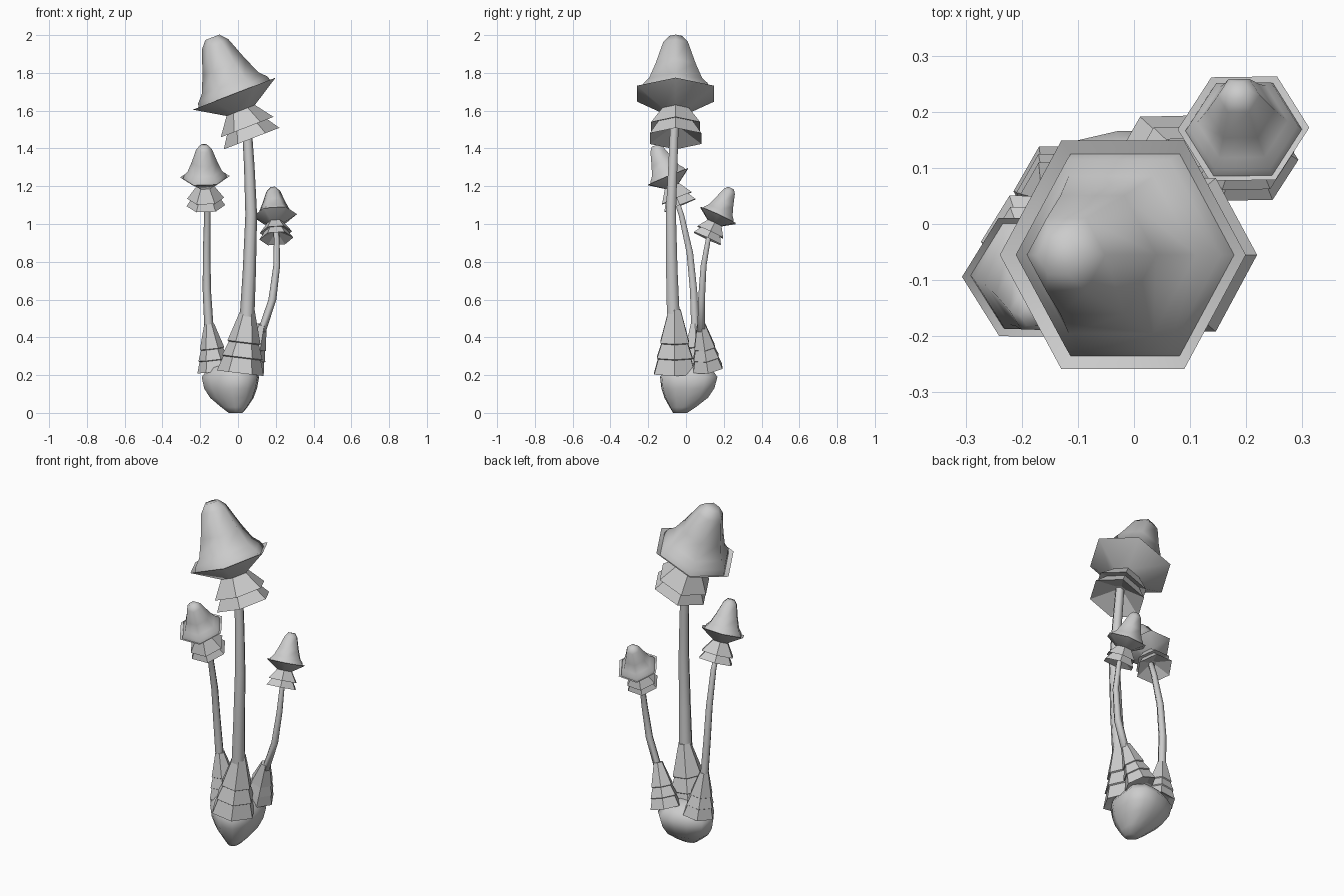
import bpy, bmesh, math
from mathutils import Vector, Quaternion

if "Cube" in bpy.data.objects:
    bpy.data.objects.remove(bpy.data.objects["Cube"], do_unlink=True)

TONE = (0.6, 0.6, 0.6, 1)
grey = bpy.data.materials.new("plain_grey")
grey.use_nodes = True
grey.diffuse_color = TONE
grey.node_tree.nodes["Principled BSDF"].inputs["Base Color"].default_value = TONE


def loft(name, rings, turn=None, sides=6, smooth=None, lobe=None):
    """Skin a stack of (centre, radius) rings; smooth is the sharp-edge angle."""
    turn = turn or Quaternion()
    bm = bmesh.new()
    loops = []
    for centre, radius in rings:
        loop = []
        for i in range(sides):
            a = math.tau * i / sides
            r = radius * (lobe(a) if lobe else 1)
            loop.append(bm.verts.new(Vector(centre) + turn @ Vector((r * math.cos(a), r * math.sin(a), 0))))
        loops.append(loop)
    for low, high in zip(loops, loops[1:]):
        for i in range(sides):
            j = (i + 1) % sides
            bm.faces.new((low[i], low[j], high[j], high[i]))
    bm.faces.new(loops[0][::-1])
    bm.faces.new(loops[-1])
    bmesh.ops.recalc_face_normals(bm, faces=bm.faces)
    mesh = bpy.data.meshes.new(name)
    bm.to_mesh(mesh)
    bm.free()
    mesh.materials.append(grey)
    obj = bpy.data.objects.new(name, mesh)
    bpy.context.collection.objects.link(obj)
    if smooth:
        bpy.ops.object.select_all(action='DESELECT')
        obj.select_set(True)
        bpy.context.view_layer.objects.active = obj
        bpy.ops.object.shade_smooth_by_angle(angle=math.radians(smooth))


def lathe(name, profile, origin, axis, scale, smooth=None):
    """Six-sided turned part: profile of (radius, height) along a tilted axis."""
    axis = Vector(axis).normalized()
    turn = Vector((0, 0, 1)).rotation_difference(axis)
    rings = [(Vector(origin) + axis * h * scale, r * scale) for r, h in profile]
    loft(name, rings, turn, smooth=smooth)


# Shared profiles: cap from its rim centre, skirt and foot from their lowest rim
CAP = [(0.073, -0.1), (0.235, 0), (0.208, -0.012), (0.196, 0.022), (0.162, 0.058),
       (0.122, 0.15), (0.075, 0.28), (0.04, 0.32)]
SKIRT = [(0.03, 0.065), (0.158, 0), (0.105, 0.08), (0.15, 0.065), (0.073, 0.17)]
FOOT = [(0.08, 0.02), (0.125, 0), (0.1, 0.08), (0.108, 0.085), (0.08, 0.16), (0.088, 0.165), (0.036, 0.34)]

# name, cap centre, cap axis, cap scale, skirt drop, skirt scale,
# foot, foot axis, foot scale, stem path of (x, y, z, radius)
MUSHROOMS = [
    ("tall", (-0.02, -0.055, 1.69), (-0.36, 0, 0.93), 1, 0.255, 1,
     (0.012, -0.06, 0.21), (0.12, 0, 1), 1,
     [(0.045, -0.065, 0.45, 0.04), (0.06, -0.075, 0.75, 0.035), (0.07, -0.08, 1.05, 0.031),
      (0.06, -0.07, 1.3, 0.028), (0.045, -0.06, 1.55, 0.025)]),
    ("middle", (-0.175, -0.095, 1.25), (-0.03, -0.38, 0.92), 0.56, 0.165, 0.65,
     (-0.123, 0.058, 0.22), (-0.12, -0.04, 1), 0.74,
     [(-0.152, 0.05, 0.42, 0.025), (-0.165, 0.04, 0.65, 0.022), (-0.166, 0.02, 0.85, 0.02),
      (-0.162, -0.025, 1.05, 0.017), (-0.165, -0.06, 1.15, 0.016)]),
    ("short", (0.195, 0.17, 1.045), (-0.06, 0.42, 0.9), 0.5, 0.135, 0.57,
     (0.052, 0.115, 0.235), (0.32, -0.15, 1), 0.72,
     [(0.115, 0.08, 0.4, 0.023), (0.182, 0.082, 0.6, 0.021), (0.205, 0.093, 0.78, 0.018),
      (0.205, 0.118, 0.92, 0.015), (0.2, 0.135, 0.98, 0.015)]),
]

for name, cap, tilt, size, drop, skirt_size, foot, lean, foot_size, path in MUSHROOMS:
    lathe(name + "_cap", CAP, cap, tilt, size, smooth=75)
    lathe(name + "_skirt", SKIRT, Vector(cap) - Vector(tilt).normalized() * drop, tilt, skirt_size)
    lathe(name + "_foot_frills", FOOT, foot, lean, foot_size)
    loft(name + "_stem", [(p[:3], p[3]) for p in path], smooth=75)

# Lumpy bulb with a swelling under each foot
centre = Vector((-0.03, 0.02))
directions = [math.atan2(m[6][1] - centre.y, m[6][0] - centre.x) for m in MUSHROOMS]


def swelling(angle):
    return 0.76 + 0.28 * max(math.cos(angle - d) ** 3 for d in directions)


loft("root_bulb",
     [((-0.01, -0.03, 0), 0.04), ((-0.015, -0.015, 0.03), 0.075), ((-0.025, 0.005, 0.08), 0.125),
      ((-0.03, 0.015, 0.13), 0.152), ((-0.03, 0.02, 0.19), 0.165), ((-0.03, 0.02, 0.24), 0.125),
      ((-0.03, 0.02, 0.265), 0.05)],
     sides=12, smooth=75, lobe=swelling)
